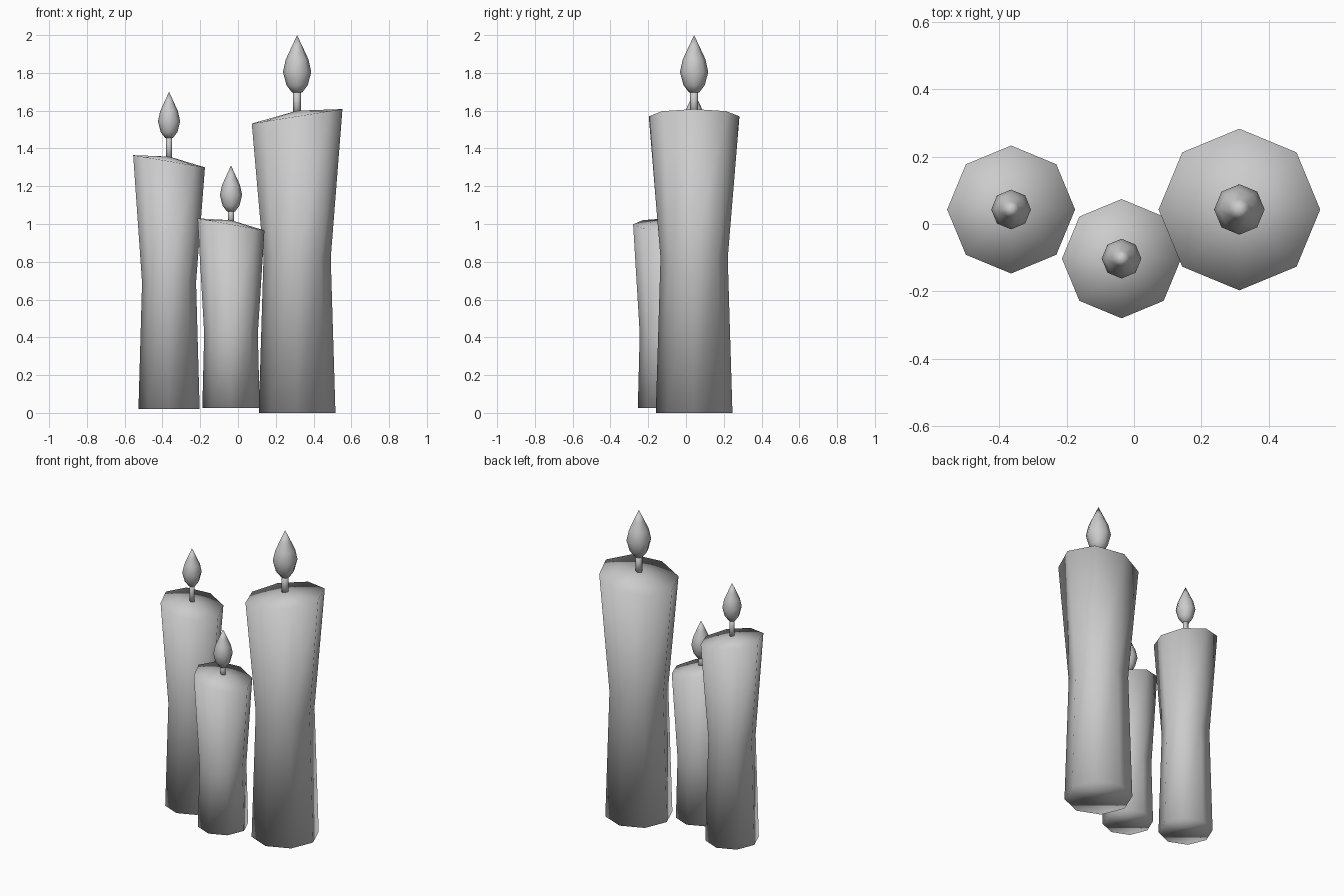
import bpy, bmesh
from math import cos, sin, pi

cube = bpy.data.objects.get("Cube")
if cube:
    bpy.data.objects.remove(cube)

grey = bpy.data.materials.new("plain grey")
grey.use_nodes = True
grey.diffuse_color = (0.6, 0.6, 0.6, 1)
grey.node_tree.nodes["Principled BSDF"].inputs["Base Color"].default_value = (0.6, 0.6, 0.6, 1)

SIDES = 8


def lathe(name, centre, profile, slope=0.0):
    """Eight-sided turned solid; zero radius makes a pole, slope tilts the last ring."""
    bm = bmesh.new()
    rings = []
    last_ring = max(i for i, p in enumerate(profile) if p[0] > 0)
    for i, (r, z) in enumerate(profile):
        if r == 0:
            rings.append([bm.verts.new((0, 0, z))])
            continue
        tilt = slope if i == last_ring else 0
        angles = [2 * pi * k / SIDES for k in range(SIDES)]
        rings.append([bm.verts.new((r * cos(a), r * sin(a), z + tilt * r * cos(a)))
                      for a in angles])
    for low, high in zip(rings, rings[1:]):
        for k in range(SIDES):
            n = (k + 1) % SIDES
            if len(high) == 1:
                bm.faces.new((low[k], low[n], high[0]))
            else:
                bm.faces.new((low[k], low[n], high[n], high[k]))
    bm.faces.new(rings[0][::-1])
    if len(rings[-1]) > 1:
        bm.faces.new(rings[-1])
    for f in bm.faces:
        f.smooth = True
    mesh = bpy.data.meshes.new(name)
    bm.to_mesh(mesh)
    bm.free()
    mesh.materials.append(grey)
    obj = bpy.data.objects.new(name, mesh)
    obj.location = (centre[0], centre[1], 0)
    bpy.context.collection.objects.link(obj)


# Teardrop outline: share of full radius, share of height
FLAME = [(0.35, 0), (0.75, 0.13), (1, 0.36), (0.8, 0.58), (0.42, 0.78), (0, 1)]


def candle(name, centre, radii, heights, slope, flame):
    base, waist, rim, crown = heights
    bottom, tip, radius = flame
    # Waisted wax body with a slanted, slightly raised top
    lathe(name + "_wax", centre,
          list(zip(radii, (base, waist, rim))) + [(0, crown)], slope)
    # Wick and flame
    wick = radius * 0.28
    lathe(name + "_wick", centre, [(wick, crown - 0.02), (wick, bottom + 0.02)])
    lathe(name + "_flame", centre,
          [(r * radius, bottom + t * (tip - bottom)) for r, t in FLAME])


candle("tall_candle", (0.313, 0.043), (0.203, 0.178, 0.24),
       (0, 0.82, 1.57, 1.6), 0.16, (1.695, 2.0, 0.075))
candle("medium_candle", (-0.365, 0.043), (0.162, 0.143, 0.19),
       (0.02, 0.69, 1.332, 1.357), -0.17, (1.455, 1.7, 0.059))
candle("short_candle", (-0.037, -0.103), (0.152, 0.142, 0.177),
       (0.025, 0.42, 0.998, 1.02), -0.18, (1.065, 1.31, 0.059))
